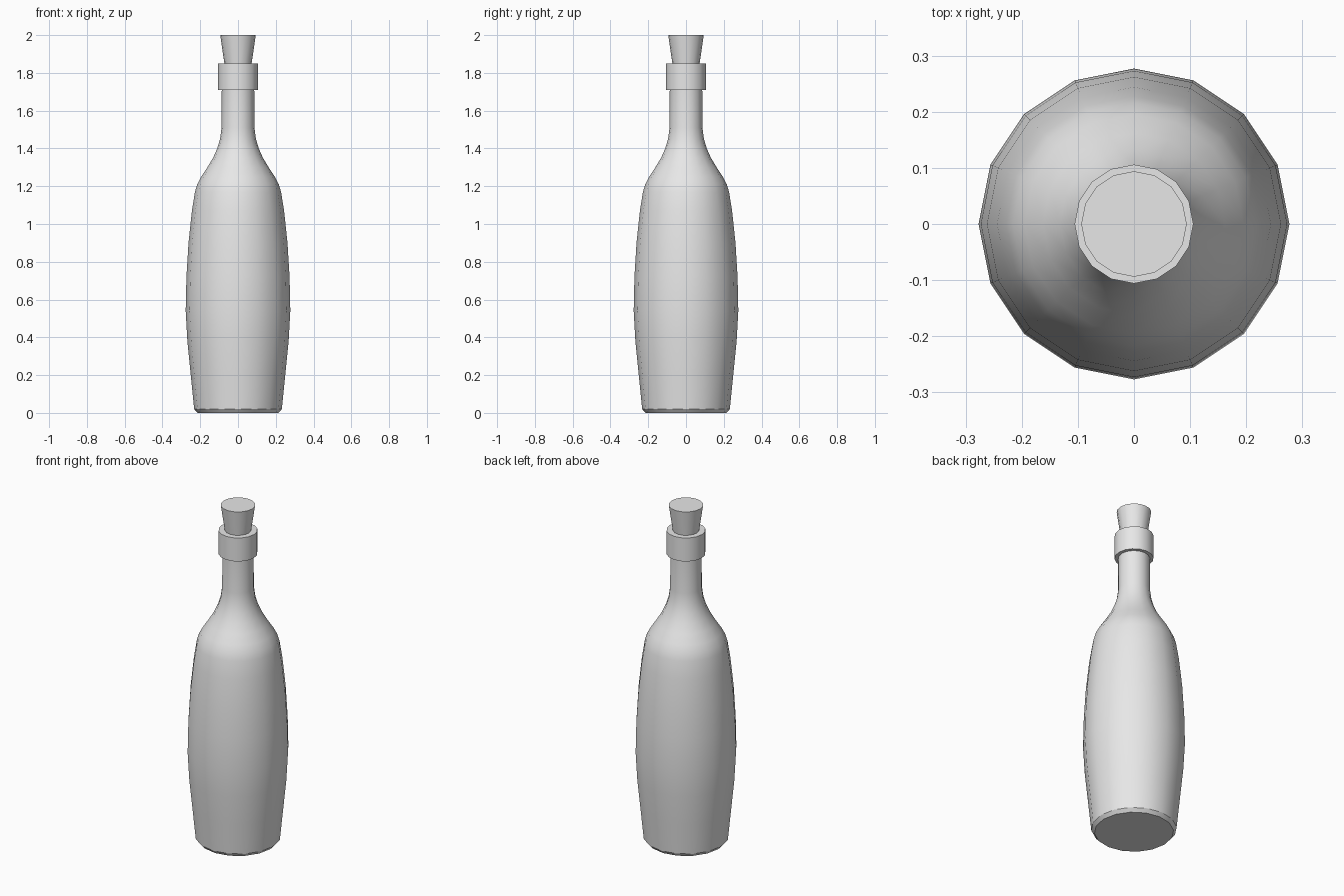
import bpy
import bmesh
from math import cos, sin, tau, radians

SIDES = 16

cube = bpy.data.objects.get("Cube")
if cube:
    bpy.data.objects.remove(cube, do_unlink=True)

grey = bpy.data.materials.new("plain_grey")
grey.use_nodes = True
grey.diffuse_color = (0.8, 0.8, 0.8, 1)
grey.node_tree.nodes["Principled BSDF"].inputs["Base Color"].default_value = (0.8, 0.8, 0.8, 1)


def lathe(name, profile):
    """Turn (radius, height) points around z and cap both ends."""
    bm = bmesh.new()
    rings = [[bm.verts.new((r * cos(tau * i / SIDES), r * sin(tau * i / SIDES), z))
              for i in range(SIDES)] for r, z in profile]
    for low, high in zip(rings, rings[1:]):
        for i in range(SIDES):
            j = (i + 1) % SIDES
            bm.faces.new((low[i], low[j], high[j], high[i]))
    bm.faces.new(rings[0][::-1])
    bm.faces.new(rings[-1])
    mesh = bpy.data.meshes.new(name)
    bm.to_mesh(mesh)
    bm.free()
    mesh.materials.append(grey)
    obj = bpy.data.objects.new(name, mesh)
    bpy.context.collection.objects.link(obj)
    bpy.ops.object.select_all(action="DESELECT")
    obj.select_set(True)
    bpy.context.view_layer.objects.active = obj
    bpy.ops.object.shade_smooth_by_angle(angle=radians(30))
    return obj


# Bottle: chamfered foot, bulging body, shoulder, neck and lip collar
lathe("bottle", [
    (0.215, 0), (0.232, 0.02), (0.25, 0.2), (0.268, 0.38), (0.277, 0.54),
    (0.273, 0.72), (0.262, 0.9), (0.244, 1.07), (0.228, 1.17), (0.216, 1.21),
    (0.195, 1.25), (0.162, 1.3), (0.132, 1.35), (0.11, 1.4), (0.095, 1.45),
    (0.087, 1.51), (0.086, 1.71), (0.106, 1.71), (0.106, 1.85),
])

# Tapered stopper pushed into the mouth
lathe("stopper", [(0.062, 1.78), (0.094, 2.0)])
